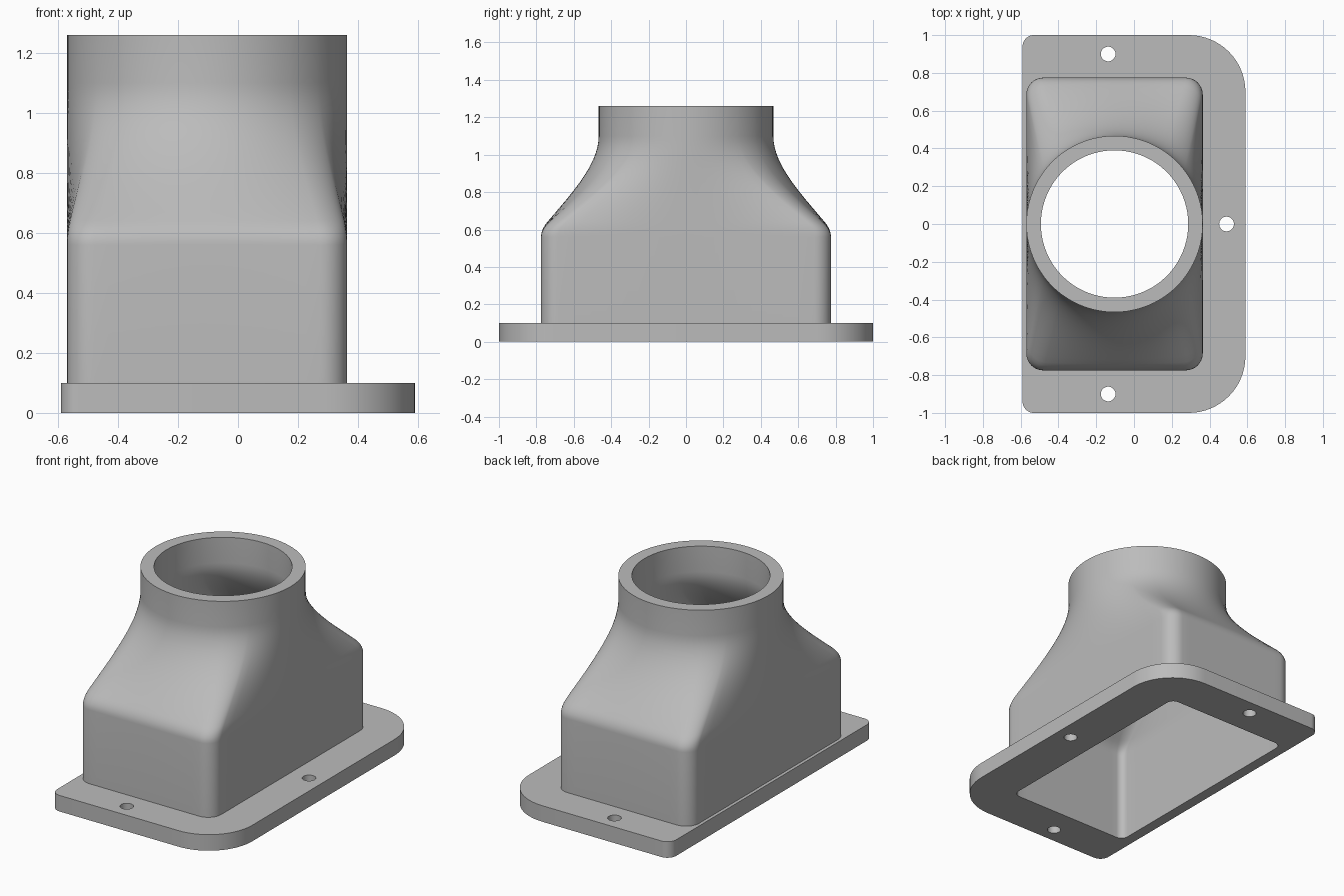
import bpy, bmesh
from math import cos, sin, radians

if "Cube" in bpy.data.objects:
    bpy.data.objects.remove(bpy.data.objects["Cube"], do_unlink=True)

CX = -0.103          # duct axis
FLANGE_TOP, TOP = 0.1, 1.26
LOFT_START, LOFT_END = 0.6, 1.1

grey = bpy.data.materials.new("plain_grey")
grey.use_nodes = True
grey.diffuse_color = (0.5, 0.5, 0.5, 1)
grey.node_tree.nodes["Principled BSDF"].inputs["Base Color"].default_value = (0.5, 0.5, 0.5, 1)


def rounded_rect(x0, x1, y0, y1, r_right, r_left, steps=12):
    """Counter-clockwise outline starting at the right front corner."""
    corners = [(x1, y0, 1, -1, r_right), (x1, y1, 1, 1, r_right),
               (x0, y1, -1, 1, r_left), (x0, y0, -1, -1, r_left)]
    pts = []
    for k, (x, y, sx, sy, r) in enumerate(corners):
        for i in range(steps + 1):
            a = radians(90 * (k - 1 + i / steps))
            pts.append((x - sx * r + r * cos(a), y - sy * r + r * sin(a)))
    return pts


def paired_section(hx, hy, corner, radius, arc=8, flat=16, spread=9):
    """Matching points on a rounded rectangle and on a circle."""
    rect = rounded_rect(-hx, hx, -hy, hy, corner, corner, arc)
    angles = [90 * k - 45 + spread * (2 * i / arc - 1)
              for k in range(4) for i in range(arc + 1)]
    pairs = []
    for i, (p, a) in enumerate(zip(rect, angles)):
        q, b = rect[(i + 1) % len(rect)], angles[(i + 1) % len(rect)]
        n = flat if (i + 1) % (arc + 1) == 0 else 1
        b += 360 if b < a else 0
        for j in range(n):
            t = j / n
            ang = radians(a + (b - a) * t)
            pairs.append(((p[0] + (q[0] - p[0]) * t, p[1] + (q[1] - p[1]) * t),
                          (radius * cos(ang), radius * sin(ang))))
    return pairs


def blend(z, fillet=0.04, slope=1.33):
    """0 = rectangle, 1 = circle: soft shoulder, straight slope, tangent neck."""
    t = (z - LOFT_START) / (LOFT_END - LOFT_START)
    if z <= LOFT_START - fillet:
        return 0
    if z < LOFT_START + fillet:
        rate = slope / (LOFT_END - LOFT_START)
        return rate * (z - LOFT_START + fillet) ** 2 / (4 * fillet)
    if t >= 1:
        return 1
    return slope * t * (1 - t) ** 2 + t * t * (3 - 2 * t)


def finish(obj):
    obj.data.materials.clear()
    obj.data.materials.append(grey)
    bpy.ops.object.select_all(action='DESELECT')
    obj.select_set(True)
    bpy.context.view_layer.objects.active = obj
    bpy.ops.object.shade_smooth_by_angle(angle=radians(30))


# Hollow duct: outer skin up, rim, inner skin down
outer = paired_section(0.467, 0.775, 0.09, 0.467)
inner = paired_section(0.42, 0.73, 0.045, 0.39)
levels = [FLANGE_TOP] + [0.56 + 0.016 * i for i in range(6)]
levels += [0.64 + 0.46 * i / 16 for i in range(1, 17)] + [TOP]

bm = bmesh.new()


def ring(pairs, z):
    f = blend(z)
    return [bm.verts.new((CX + r[0] + (c[0] - r[0]) * f, r[1] + (c[1] - r[1]) * f, z))
            for r, c in pairs]


rings = [ring(outer, z) for z in levels] + [ring(inner, z) for z in reversed(levels)]
for low, high in zip(rings, rings[1:]):
    for i in range(len(low)):
        j = (i + 1) % len(low)
        bm.faces.new((low[i], low[j], high[j], high[i]))
mesh = bpy.data.meshes.new("duct")
bm.to_mesh(mesh)
bm.free()
duct = bpy.data.objects.new("duct", mesh)
bpy.context.collection.objects.link(duct)
finish(duct)

# Flange plate with duct opening and three screw holes
outlines = [rounded_rect(-0.59, 0.59, -1, 1, 0.3, 0.06, 16),
            [(CX + r[0], r[1]) for r, c in inner]]
for hx, hy in [(-0.137, 0.9), (-0.137, -0.9), (0.49, 0)]:
    outlines.append([(hx + 0.039 * cos(radians(a)), hy + 0.039 * sin(radians(a)))
                     for a in range(0, 360, 12)])
curve = bpy.data.curves.new("flange_profile", 'CURVE')
curve.dimensions = '2D'
curve.fill_mode = 'BOTH'
curve.extrude = FLANGE_TOP / 2
for pts in outlines:
    spline = curve.splines.new('POLY')
    spline.points.add(len(pts) - 1)
    for point, (x, y) in zip(spline.points, pts):
        point.co = (x, y, 0, 1)
    spline.use_cyclic_u = True
profile = bpy.data.objects.new("flange_profile", curve)
bpy.context.collection.objects.link(profile)
bpy.context.view_layer.update()
plate = bpy.data.meshes.new_from_object(
    profile.evaluated_get(bpy.context.evaluated_depsgraph_get()))
bpy.data.objects.remove(profile, do_unlink=True)

bm = bmesh.new()
bm.from_mesh(plate)
bmesh.ops.remove_doubles(bm, verts=bm.verts, dist=0.0002)
bmesh.ops.translate(bm, verts=bm.verts, vec=(0, 0, FLANGE_TOP / 2))
bmesh.ops.recalc_face_normals(bm, faces=bm.faces)
bm.to_mesh(plate)
bm.free()
flange = bpy.data.objects.new("flange", plate)
bpy.context.collection.objects.link(flange)
finish(flange)
